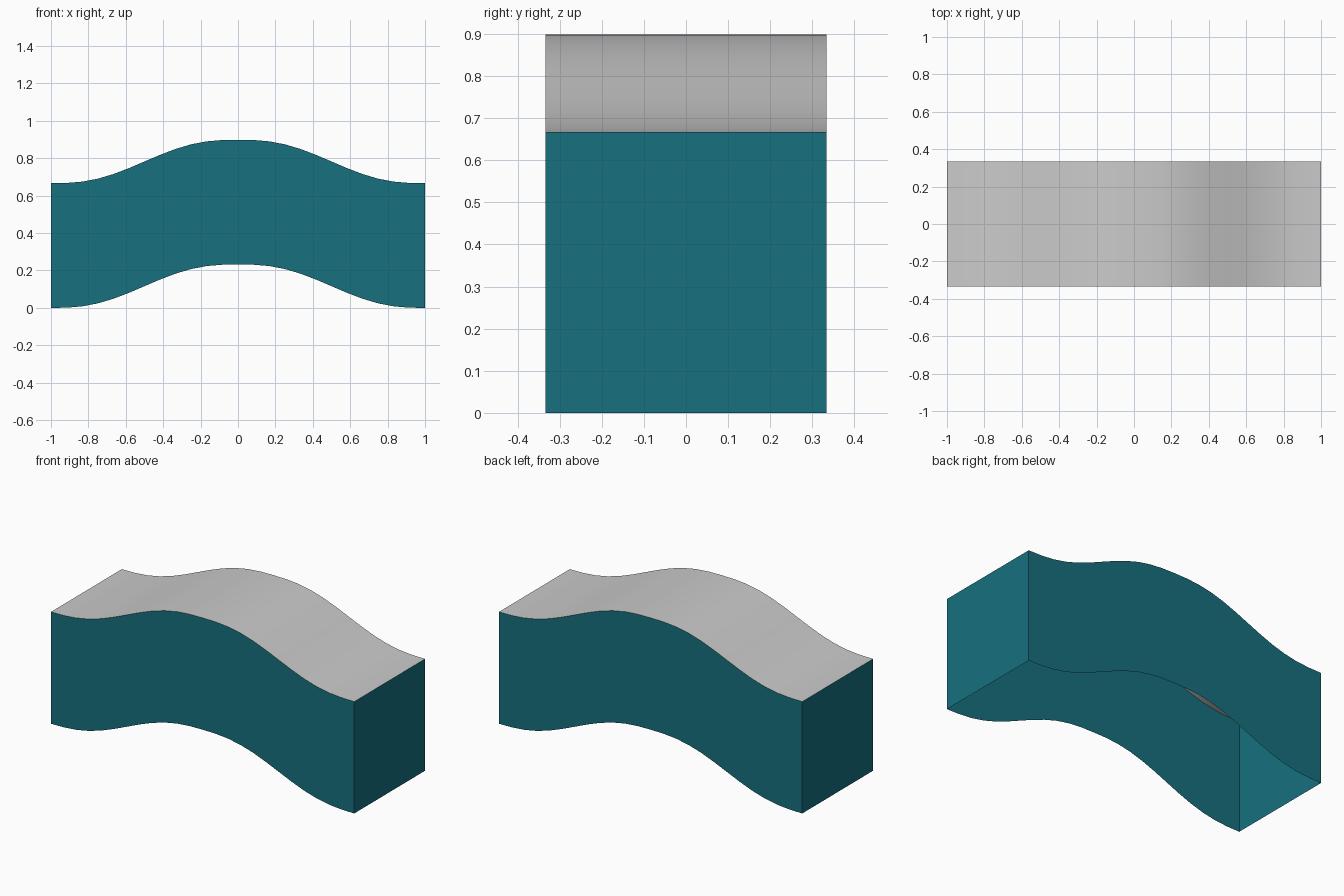
import bpy
import bmesh

if "Cube" in bpy.data.objects:
    bpy.data.objects.remove(bpy.data.objects["Cube"])

N = 24            # segments along the wave
HALF_W = 1 / 3    # half depth in y
H = 2 / 3         # wall height
RISE = 0.232      # height of the hump


def wave(x):
    t = 1 - abs(x)
    return RISE * t ** 3 * (t * (6 * t - 15) + 10)


def sheet(name, edge_a, edge_b, mat=None, smooth=False):
    """Strip of quads between two point rows."""
    bm = bmesh.new()
    a = [bm.verts.new(p) for p in edge_a]
    b = [bm.verts.new(p) for p in edge_b]
    for i in range(len(a) - 1):
        f = bm.faces.new((a[i], a[i + 1], b[i + 1], b[i]))
        f.smooth = smooth
    mesh = bpy.data.meshes.new(name)
    bm.to_mesh(mesh)
    bm.free()
    if mat:
        mesh.materials.append(mat)
    obj = bpy.data.objects.new(name, mesh)
    bpy.context.collection.objects.link(obj)
    return obj


def row(y, z, sign=1):
    """Wavy line along x, running left to right or (sign -1) right to left."""
    xs = [sign * (-1 + 2 * i / N) for i in range(N + 1)]
    return [(x, y, z + wave(x)) for x in xs]


teal = bpy.data.materials.new("teal")
teal.diffuse_color = (0.008, 0.16, 0.21, 1)
teal.use_nodes = True
teal.node_tree.nodes["Principled BSDF"].inputs["Base Color"].default_value = teal.diffuse_color

# Wavy grey top
sheet("top_surface", row(-HALF_W, H), row(HALF_W, H), smooth=True)

# Teal side walls; the underside stays open
for name, s in (("front_wall", 1), ("back_wall", -1)):
    sheet(name, row(-s * HALF_W, 0, s), row(-s * HALF_W, H, s), teal)

# Teal end walls
for name, s in (("right_end_wall", 1), ("left_end_wall", -1)):
    sheet(name,
          [(s, -s * HALF_W, 0), (s, s * HALF_W, 0)],
          [(s, -s * HALF_W, H), (s, s * HALF_W, H)], teal)
